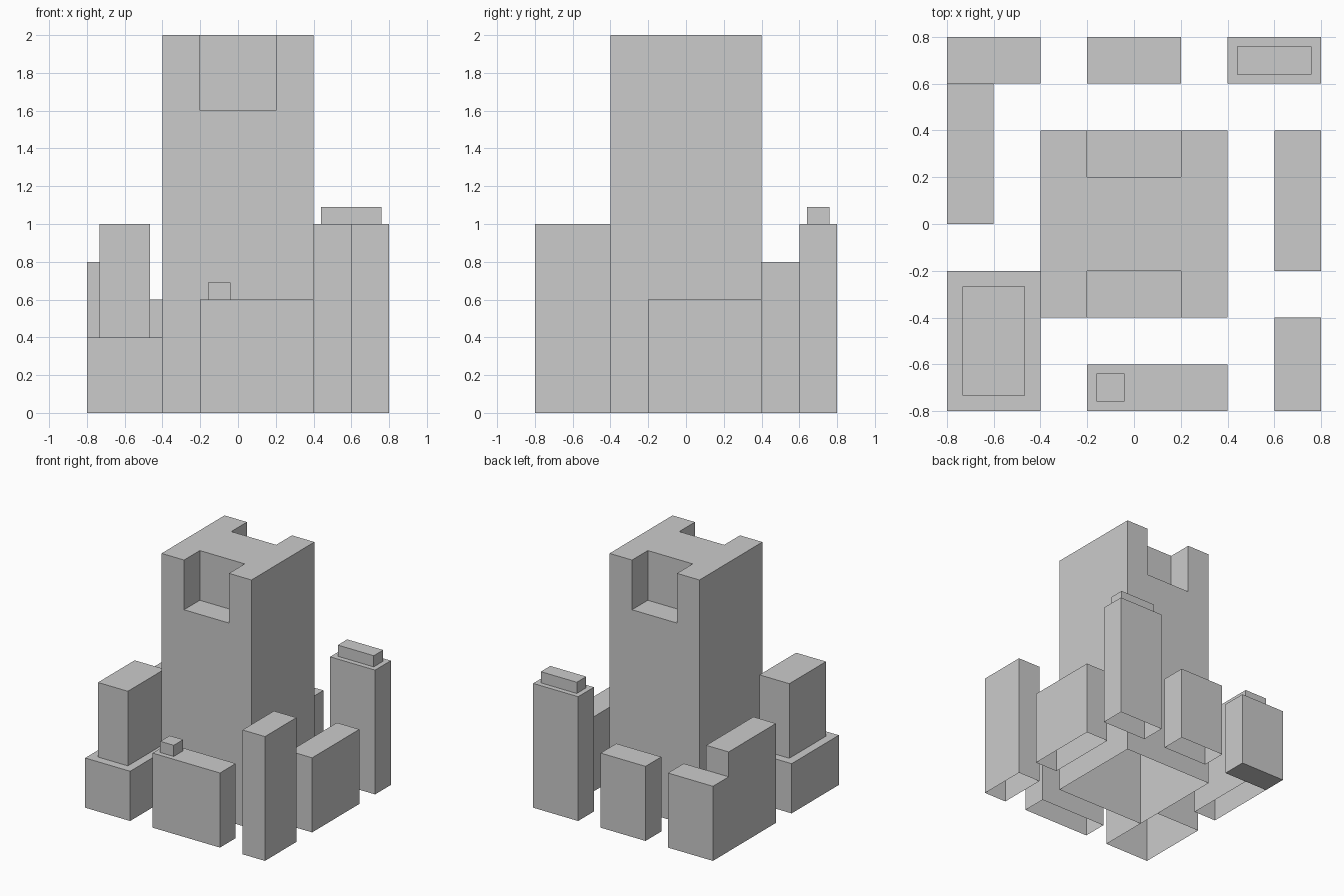
import bpy, bmesh
from mathutils import Matrix, Vector

if "Cube" in bpy.data.objects:
    bpy.data.objects.remove(bpy.data.objects["Cube"])


def block(x0, x1, y0, y1, h, bottom=False):
    """Box standing on the ground, with an open underside by default."""
    bm = bmesh.new()
    m = Matrix.Translation(((x0 + x1) / 2, (y0 + y1) / 2, h / 2)) @ Matrix.Diagonal((x1 - x0, y1 - y0, h, 1))
    bmesh.ops.create_cube(bm, size=1, matrix=m)
    bm.normal_update()
    if not bottom:
        bmesh.ops.delete(bm, geom=[f for f in bm.faces if f.normal.z < -0.5], context='FACES')
    return bm


def cut(bm, axis, pos):
    """Slice the walls and roof with a plane across one axis."""
    n = Vector((0, 0, 0))
    n[axis] = 1
    bmesh.ops.bisect_plane(bm, geom=bm.verts[:] + bm.edges[:] + bm.faces[:], plane_co=n * pos, plane_no=n)
    bm.normal_update()


def roof(bm):
    return [f for f in bm.faces if f.normal.z > 0.5]


def raise_faces(bm, faces, h):
    """Extrude roof faces straight up."""
    res = bmesh.ops.extrude_face_region(bm, geom=faces)
    bmesh.ops.translate(bm, vec=(0, 0, h), verts=[g for g in res['geom'] if isinstance(g, bmesh.types.BMVert)])
    old = [f for f in faces if f.is_valid]
    if old:
        bmesh.ops.delete(bm, geom=old, context='FACES_ONLY')


def upper_storey(bm, face, inset, h):
    """Inset a roof face and raise it."""
    bmesh.ops.inset_region(bm, faces=[face], thickness=inset, use_boundary=True, use_even_offset=True)
    raise_faces(bm, [face], h)


def finish(bm, name):
    me = bpy.data.meshes.new(name)
    bm.to_mesh(me)
    bm.free()
    bpy.context.collection.objects.link(bpy.data.objects.new(name, me))


# Central tower with a notch in the front and back of its crown
bm = block(-0.4, 0.4, -0.4, 0.4, 1.6)
for axis in (0, 1):
    for pos in (-0.2, 0.2):
        cut(bm, axis, pos)
crown = []
for f in roof(bm):
    c = f.calc_center_median()
    if not (abs(c.x) < 0.1 and abs(c.y) > 0.2):
        crown.append(f)
raise_faces(bm, crown, 0.4)
finish(bm, "main_tower")

# Stepped building, front left
bm = block(-0.8, -0.4, -0.8, -0.2, 0.4)
upper_storey(bm, roof(bm)[0], 0.067, 0.6)
finish(bm, "stepped_building")

# Low front building with a small roof hut on its left part
bm = block(-0.2, 0.4, -0.8, -0.6, 0.6)
cut(bm, 0, 0)
upper_storey(bm, min(roof(bm), key=lambda f: f.calc_center_median().x), 0.04, 0.09)
finish(bm, "front_building")

# Tall building with a roof box, back right
bm = block(0.4, 0.8, 0.6, 0.8, 1.0)
upper_storey(bm, roof(bm)[0], 0.04, 0.09)
finish(bm, "back_right_building")

# Plain buildings
for name, dims in {
    "front_right_building": (0.6, 0.8, -0.8, -0.4, 1.0),
    "right_building": (0.6, 0.8, -0.2, 0.4, 0.6),
    "back_building": (-0.2, 0.2, 0.6, 0.8, 0.6),
    "corner_tall_wing": (-0.8, -0.6, 0.0, 0.6, 0.8),
}.items():
    finish(block(*dims), name)

# Closed low wing of the L-shaped corner building
finish(block(-0.8, -0.4, 0.6, 0.8, 0.6, bottom=True), "corner_low_wing")
